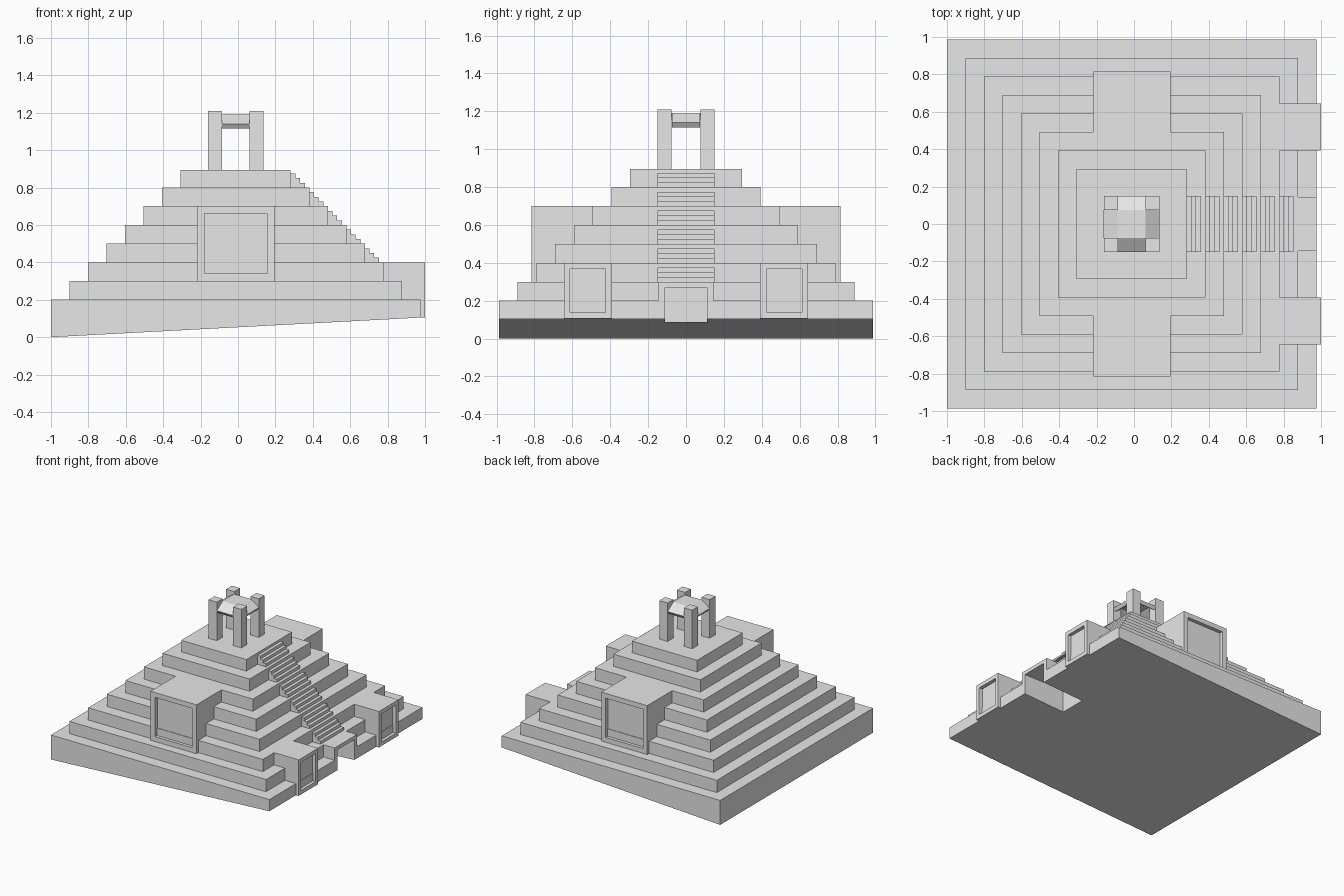
import bpy, bmesh
from mathutils import Vector

if "Cube" in bpy.data.objects:
    bpy.data.objects.remove(bpy.data.objects["Cube"])

stone = bpy.data.materials.new("pale_grey_stone")
stone.use_nodes = True
GREY = (0.8, 0.8, 0.8, 1)
stone.diffuse_color = GREY
stone.node_tree.nodes["Principled BSDF"].inputs["Base Color"].default_value = GREY

CX = -0.0125          # centre of the pyramid in x
STEP = 0.099          # setback of each tier


def ground(x):
    """Height of the sloping underside."""
    return 0.053 * (x + 1)


def finish(name, bm):
    mesh = bpy.data.meshes.new(name)
    bm.to_mesh(mesh)
    bm.free()
    mesh.materials.append(stone)
    obj = bpy.data.objects.new(name, mesh)
    bpy.context.collection.objects.link(obj)
    return obj


def box(name, x, y, z, sloped=False, niche=None, inset=0.05, depth=0.03):
    """Box from ranges; optional sloping base and a sunken panel on one side."""
    bm = bmesh.new()
    bmesh.ops.create_cube(bm, size=1)
    for v in bm.verts:
        low = v.co.z < 0
        v.co = [r[0] if c < 0 else r[1] for c, r in zip(v.co, (x, y, z))]
        if sloped and low:
            v.co.z = ground(v.co.x)
    bm.normal_update()
    if niche:
        face = max(bm.faces, key=lambda f: f.normal.dot(Vector(niche)))
        bmesh.ops.inset_individual(bm, faces=[face], thickness=inset)
        n = face.normal.copy()
        rim = bmesh.ops.extrude_discrete_faces(bm, faces=[face])["faces"]
        bmesh.ops.translate(bm, verts=rim[0].verts, vec=n * -depth)
    return finish(name, bm)


def span(centre, half):
    return (centre - half, centre + half)


# Stacked tiers, the lowest with a sloping underside
tiers = []
for i in range(8):
    half = 0.9875 - STEP * i
    z0 = 0.1 + 0.1 * i
    top = 0.895 if i == 7 else z0 + 0.1
    tiers.append(box(f"tier_{i + 1}", span(CX, half), span(0, half),
                     (z0, top), sloped=(i == 0)))

# Stairs: three small treads against each tier edge
for i in range(2, 8):
    edge = CX + 0.9875 - STEP * i
    floor = 0.1 + 0.1 * i
    for k in range(3):
        box(f"stair_{i}_{k + 1}", (edge + 0.025 * k, edge + 0.025 * (k + 1)),
            (-0.15, 0.15), (floor, floor + 0.075 - 0.025 * k))

# Front and back shrines with sunken panels
for name, s in (("front_shrine", -1), ("back_shrine", 1)):
    box(name, (-0.22, 0.195), sorted((s * 0.39, s * 0.815)), (0.3, 0.7),
        niche=(0, s, 0), inset=0.056)

# Gate blocks flanking the stairs
for name, s in (("gate_block_front", -1), ("gate_block_back", 1)):
    box(name, (0.77, 1.0), span(s * 0.518, 0.126), (0.1, 0.4),
        sloped=True, niche=(1, 0, 0), inset=0.046)

# Doorway below the stairs, with a passage open at the underside
door = box("door_block", (0.87, 0.975), (-0.145, 0.145), (0.2, 0.3))
cutter = box("passage_cutter", (0.6, 1.2), (-0.11, 0.11), (-0.1, 0.27))
cutter.hide_render = True
cutter.hide_viewport = True
for part in (tiers[0], tiers[1], door):
    mod = part.modifiers.new("passage", "BOOLEAN")
    mod.operation = "DIFFERENCE"
    mod.solver = "EXACT"
    mod.object = cutter

# Four pillars on the summit
for sx in (-1, 1):
    for sy in (-1, 1):
        box(f"pillar_{'left' if sx > 0 else 'right'}_{'back' if sy > 0 else 'front'}",
            span(CX + sx * 0.111, 0.037), span(sy * 0.113, 0.037), (0.895, 1.21))

# Canopy: flat centre with four flaps sloping down between the pillars
bm = bmesh.new()
IN, OUT, HIGH, LOW = 0.075, 0.15, 1.19, 1.14
corners = [(-IN, -IN), (IN, -IN), (IN, IN), (-IN, IN)]
inner = [bm.verts.new((CX + x, y, HIGH)) for x, y in corners]
bm.faces.new(inner)
for i, (dx, dy) in enumerate([(0, -1), (1, 0), (0, 1), (-1, 0)]):
    a, b = inner[i], inner[(i + 1) % 4]
    shift = Vector((dx * (OUT - IN), dy * (OUT - IN), LOW - HIGH))
    bm.faces.new([bm.verts.new(a.co + shift), bm.verts.new(b.co + shift), b, a])
canopy = finish("canopy", bm)
solid = canopy.modifiers.new("thickness", "SOLIDIFY")
solid.thickness = 0.03
solid.offset = -1
